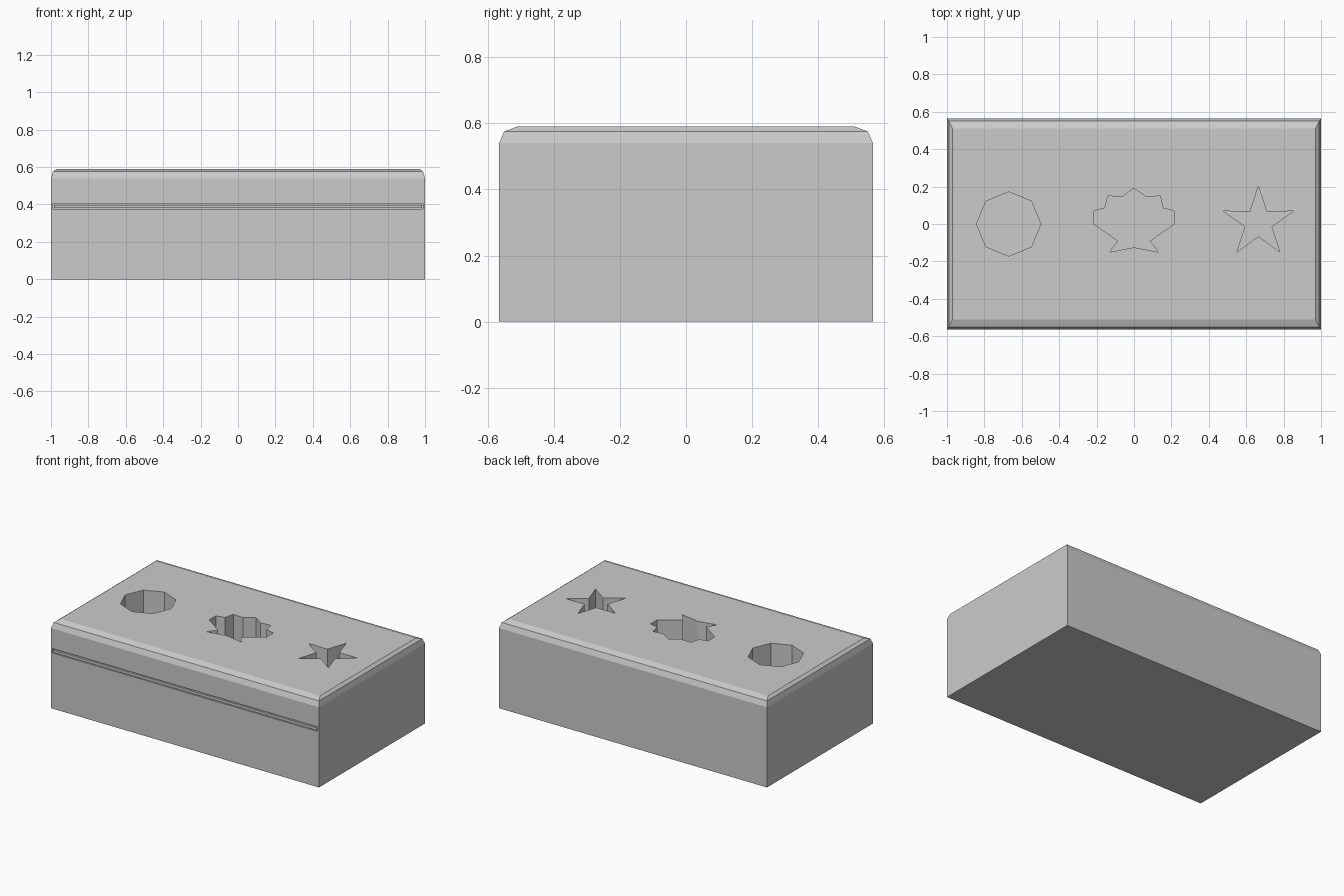
import bpy, bmesh, math

if "Cube" in bpy.data.objects:
    bpy.data.objects.remove(bpy.data.objects["Cube"])


def loft(name, rings):
    """Closed solid from equal-length rings of 3D points."""
    bm = bmesh.new()
    loops = [[bm.verts.new(p) for p in ring] for ring in rings]
    n = len(loops[0])
    for a, b in zip(loops, loops[1:]):
        for i in range(n):
            j = (i + 1) % n
            bm.faces.new((a[i], a[j], b[j], b[i]))
    bm.faces.new(loops[0][::-1])
    bm.faces.new(loops[-1])
    bmesh.ops.recalc_face_normals(bm, faces=bm.faces)
    mesh = bpy.data.meshes.new(name)
    bm.to_mesh(mesh)
    bm.free()
    obj = bpy.data.objects.new(name, mesh)
    bpy.context.collection.objects.link(obj)
    return obj


def rect(x0, x1, y0, y1, z):
    return [(x0, y0, z), (x1, y0, z), (x1, y1, z), (x0, y1, z)]


def prism(name, outline, z0, z1):
    return loft(name, [[(x, y, z) for x, y in outline] for z in (z0, z1)])


def cut(target, cutter):
    cutter.hide_render = True
    mod = target.modifiers.new(cutter.name, 'BOOLEAN')
    mod.operation = 'DIFFERENCE'
    mod.solver = 'EXACT'
    mod.object = cutter
    bpy.context.view_layer.objects.active = target
    bpy.ops.object.modifier_apply(modifier=mod.name)
    bpy.data.objects.remove(cutter)


def radial(cx, cy, radii, count):
    pts = []
    for i in range(count):
        a = math.pi / 2 + i * math.tau / count
        r = radii[i % len(radii)]
        pts.append((cx + r * math.cos(a), cy + r * math.sin(a)))
    return pts


# box with a two-step chamfer around the top
sections = [(1, .565, 0), (1, .565, .54), (.99, .55, .575), (.97, .51, .59)]
box = loft("box_body", [rect(-x, x, -y, y, z) for x, y, z in sections])

# shaped openings: octagon, leaf, star
half_leaf = [(.0, .19), (.065, .145), (.14, .15), (.155, .085), (.215, .07),
             (.215, 0), (.085, -.09), (.13, -.15), (0, -.125)]
leaf = half_leaf + [(-x, y) for x, y in half_leaf[-2:0:-1]]
FLOOR = .39
cut(box, prism("octagon_cutter", radial(-.67, 0, [.172], 8), FLOOR, .7))
cut(box, prism("leaf_cutter", leaf, FLOOR, .7))
cut(box, prism("star_cutter", radial(.665, .008, [.195, .074], 10), FLOOR, .7))

# thin slot across the front with a panel sitting in it
cut(box, prism("slot_cutter", [p[:2] for p in rect(-.99, .99, -.7, -.535, 0)], .375, .405))
prism("slot_panel", [p[:2] for p in rect(-.985, .985, -.564, -.53, 0)], .38, .397)
